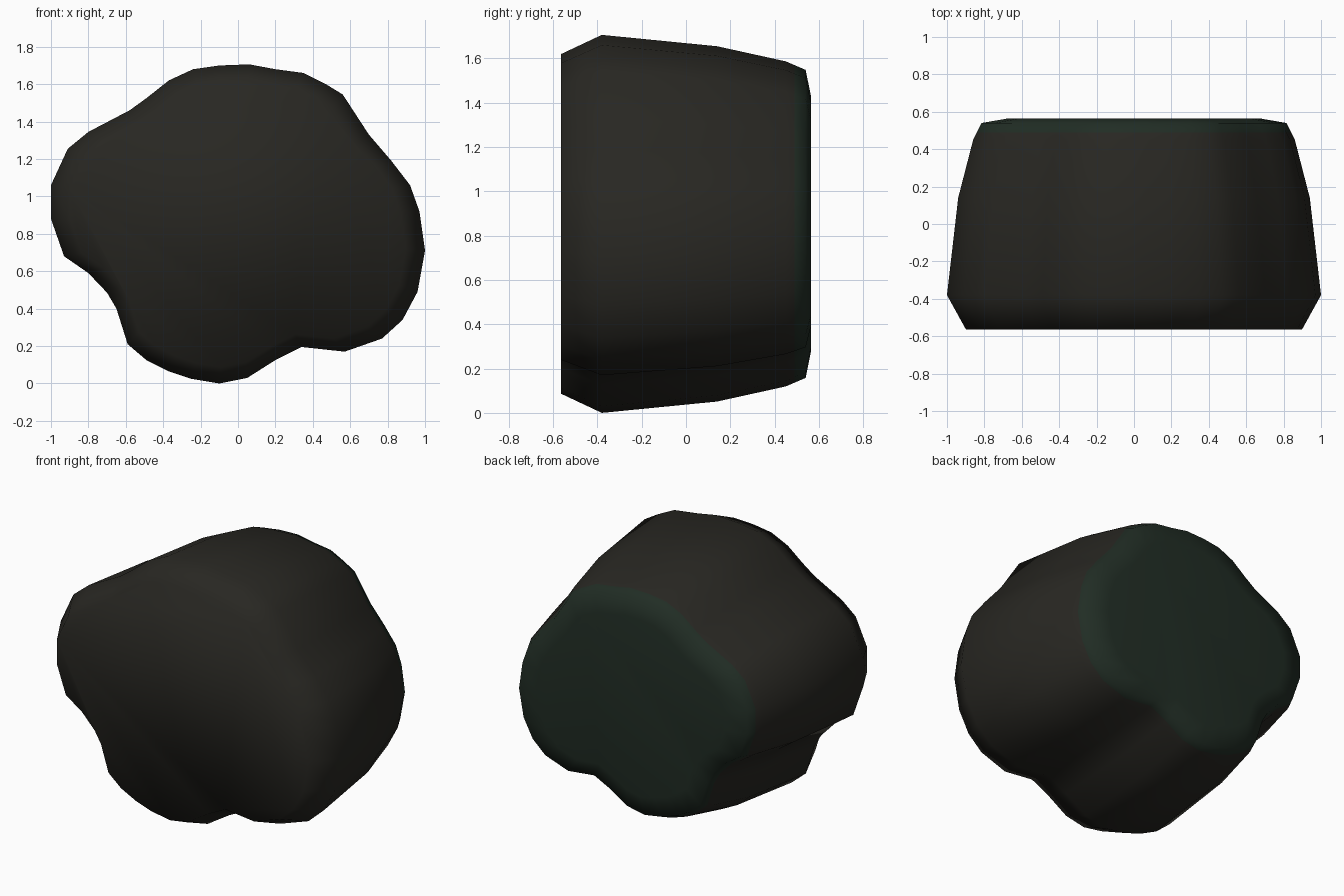
import bpy
import bmesh

if "Cube" in bpy.data.objects:
    bpy.data.objects.remove(bpy.data.objects["Cube"])


def make_material(name, color):
    mat = bpy.data.materials.new(name)
    mat.diffuse_color = (*color, 1.0)
    mat.use_nodes = True
    mat.node_tree.nodes["Principled BSDF"].inputs["Base Color"].default_value = mat.diffuse_color
    return mat


# Lumpy outline at the widest section (x, z)
outline = [
    (-0.10, 1.70), (0.06, 1.706), (0.20, 1.68), (0.35, 1.66), (0.47, 1.60),
    (0.56, 1.545), (0.70, 1.33), (0.82, 1.19), (0.92, 1.06), (0.97, 0.92),
    (1.00, 0.71), (0.96, 0.49), (0.88, 0.34), (0.77, 0.24), (0.57, 0.17),
    (0.34, 0.195), (0.20, 0.125), (0.05, 0.03), (-0.10, 0.0), (-0.25, 0.025),
    (-0.37, 0.065), (-0.49, 0.125), (-0.59, 0.21), (-0.65, 0.40), (-0.70, 0.485),
    (-0.80, 0.59), (-0.93, 0.68), (-1.00, 0.88), (-1.00, 1.06), (-0.91, 1.255),
    (-0.80, 1.345), (-0.58, 1.46), (-0.49, 1.525), (-0.37, 1.62), (-0.24, 1.68),
]
CENTRE_Z = 0.853

# Sections from front to back: depth, scale of the outline
sections = [(-0.565, 0.898), (-0.38, 1.0), (0.14, 0.94), (0.45, 0.86),
            (0.49, 0.84), (0.54, 0.815), (0.565, 0.67)]
GREEN_FROM = 4

# Rock body lofted through the sections
bm = bmesh.new()
rings = [[bm.verts.new((x * s, y, CENTRE_Z + (z - CENTRE_Z) * s)) for x, z in outline]
         for y, s in sections]
n = len(outline)
for k in range(len(rings) - 1):
    a, b = rings[k], rings[k + 1]
    for i in range(n):
        j = (i + 1) % n
        face = bm.faces.new((a[i], a[j], b[j], b[i]))
        face.material_index = int(k >= GREEN_FROM)

# Flat front and mossy back
bm.faces.new(rings[0])
bm.faces.new(rings[-1]).material_index = 1
bmesh.ops.recalc_face_normals(bm, faces=bm.faces[:])
for face in bm.faces:
    face.smooth = True

mesh = bpy.data.meshes.new("rock")
bm.to_mesh(mesh)
bm.free()
mesh.materials.append(make_material("dark_stone", (0.021, 0.020, 0.016)))
mesh.materials.append(make_material("dark_moss", (0.015, 0.026, 0.018)))
rock = bpy.data.objects.new("rock", mesh)
bpy.context.collection.objects.link(rock)
